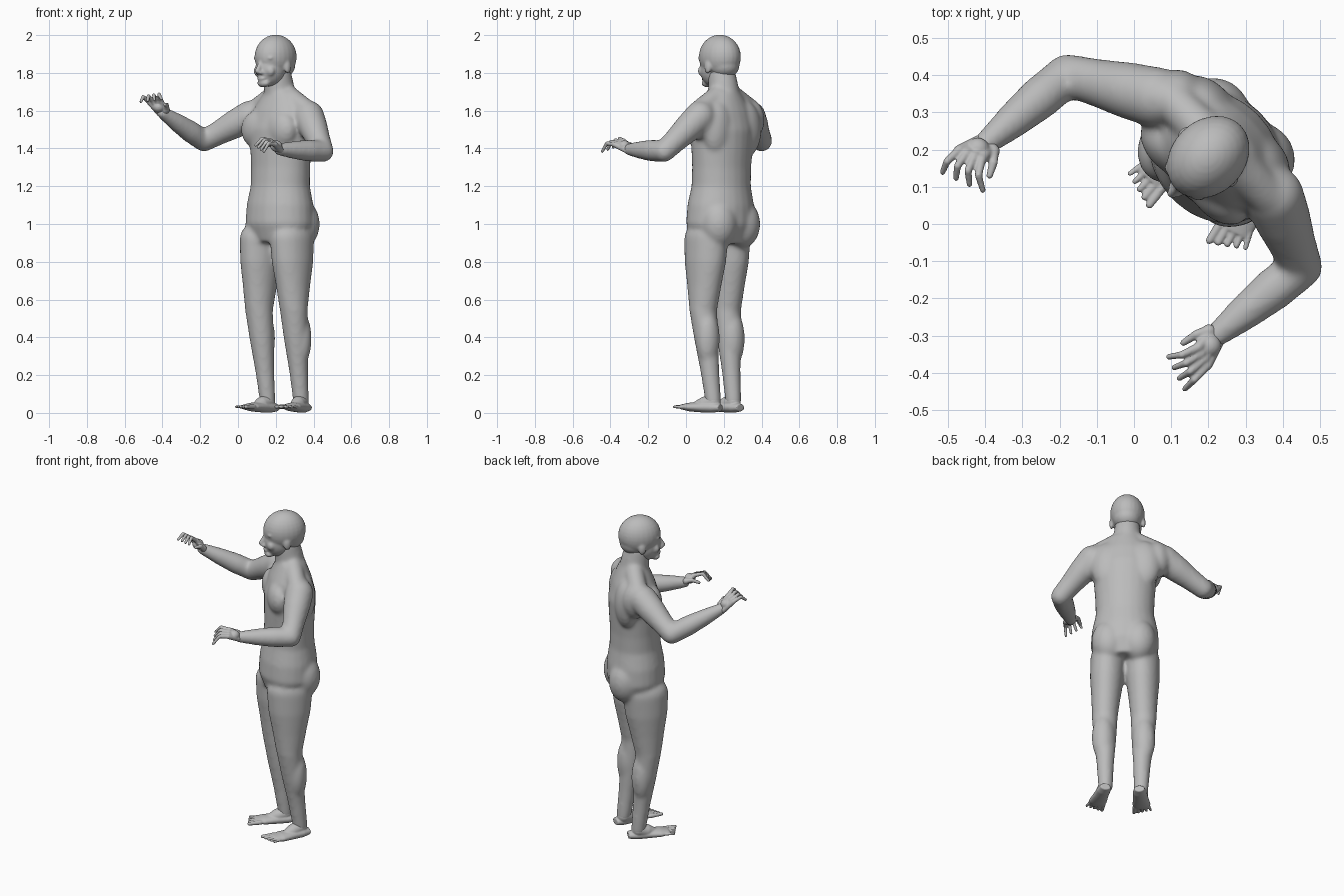
import bpy, bmesh
from math import cos, sin, tau, radians
from mathutils import Vector, Matrix

cube = bpy.data.objects.get("Cube")
if cube:
    bpy.data.objects.remove(cube, do_unlink=True)

WORLD = Matrix.Identity(4)
# The trunk is turned an eighth of a circle; its own front is -y in this frame
TRUNK = Matrix.Translation((.21, .19, 0)) @ Matrix.Rotation(radians(-45), 4, "Z")

grey = bpy.data.materials.new("plain_grey")
grey.use_nodes = True
colour = (.5, .5, .5, 1)
grey.diffuse_color = colour
grey.node_tree.nodes["Principled BSDF"].inputs["Base Color"].default_value = colour

clay = bmesh.new()


def lump(centre, size, frame=TRUNK):
    """Ellipsoid for a muscle, joint or facial feature."""
    place = frame @ Matrix.Translation(centre) @ Matrix.Diagonal((*size, 1))
    bmesh.ops.create_uvsphere(clay, u_segments=24, v_segments=16, radius=1, matrix=place)


def loft(start, end, widths, depths, frame=TRUNK, sides=24):
    """Closed loft along a straight line, with evenly spaced elliptical sections."""
    start, end = Vector(start), Vector(end)
    along = (end - start).normalized()
    side = (Vector((1, 0, 0)) - along * along.x).normalized()
    up = along.cross(side)
    loops = []
    for i, (wide, deep) in enumerate(zip(widths, depths)):
        centre = start.lerp(end, i / (len(widths) - 1))
        angles = [tau * k / sides for k in range(sides)]
        loops.append([clay.verts.new(frame @ (centre + side * wide * cos(a) + up * deep * sin(a)))
                      for a in angles])
    faces = [clay.faces.new(loops[0][::-1]), clay.faces.new(loops[-1])]
    for low, high in zip(loops, loops[1:]):
        for k in range(sides):
            n = (k + 1) % sides
            faces.append(clay.faces.new((low[k], low[n], high[n], high[k])))
    bmesh.ops.recalc_face_normals(clay, faces=faces)


def bone(start, end, radii, frame=TRUNK):
    """Round limb segment with a ball at each end."""
    loft(start, end, radii, radii, frame)
    lump(start, [radii[0]] * 3, frame)
    lump(end, [radii[-1]] * 3, frame)


def skin(name, voxel, passes):
    """Fuse everything modelled so far into one soft-skinned object."""
    mesh = bpy.data.meshes.new(name)
    clay.to_mesh(mesh)
    clay.clear()
    mesh.materials.append(grey)
    part = bpy.data.objects.new(name, mesh)
    bpy.context.collection.objects.link(part)
    fuse = part.modifiers.new("fuse", "REMESH")
    fuse.mode = "VOXEL"
    fuse.voxel_size = voxel
    fuse.use_smooth_shade = True
    soften = part.modifiers.new("soften", "SMOOTH")
    soften.factor = .5
    soften.iterations = passes


def build_torso():
    # Trunk from crotch to collar, one section every tenth of a unit
    loft((.014, 0, .9), (.01, .02, 1.7),
         [.16, .197, .19, .168, .17, .178, .188, .18, .1],
         [.13, .167, .163, .146, .142, .146, .147, .12, .08])
    # Neck leaning forward into the skull
    loft((0, .03, 1.6), (0, -.005, 1.82), [.095, .084, .077, .07], [.095, .084, .08, .07])
    for s in (-1, 1):
        # Trapezius, chest, shoulder, shoulder blade and buttock
        bone((0, .025, 1.71), (s * .18, .025, 1.61), [.055, .055])
        lump((s * .09, -.065, 1.5), (.1, .065, .1))
        lump((s * .175, .035, 1.55), (.075, .08, .11))
        lump((s * .1, .075, 1.5), (.1, .07, .15))
        lump((s * .085 + .014, .075, 1), (.1, .1, .13))


def build_head():
    # Skull, back of the skull, face and chin
    lump((0, -.015, 1.885), (.099, .123, .117))
    lump((0, .015, 1.84), (.08, .085, .07))
    lump((0, -.05, 1.82), (.078, .086, .095))
    lump((0, -.105, 1.745), (.04, .028, .022))
    # Nose and lips
    bone((0, -.127, 1.86), (0, -.151, 1.81), [.01, .012, .015])
    lump((0, -.126, 1.77), (.026, .012, .012))
    for s in (-1, 1):
        # Nostril, brow, eye, cheek and ear
        lump((s * .013, -.138, 1.8), (.011, .014, .01))
        lump((s * .036, -.111, 1.878), (.034, .014, .01))
        lump((s * .036, -.102, 1.85), (.022, .016, .016))
        lump((s * .042, -.1, 1.81), (.03, .024, .03))
        lump((s * .092, -.015, 1.83), (.012, .022, .034))


def leg_joints(s):
    # The two legs differ slightly in stance: the left one is set further back
    hip = Vector((.014 + s * .098, -.02 + s * .015, .92))
    knee = Vector((.02 + s * .11, -.03 + s * .02, .55))
    ankle = Vector((.02 + s * .1, .03 + s * .025, .06))
    return hip, knee, ankle


def build_leg(s):
    hip, knee, ankle = leg_joints(s)
    loft(hip, knee, [.1, .096, .083, .073], [.132, .122, .098, .076])
    lump(hip, (.1, .132, .1))
    bone(knee, ankle, [.074, .064, .05, .042])
    calf = knee.lerp(ankle, .32) + Vector((s * .008, .02, 0))
    lump(calf, (.066, .06, .15))


def build_foot(s):
    # Flat sole from heel to ball, with an instep rising to the ankle
    ankle = leg_joints(s)[-1]
    heel = Vector((.02 + s * .095, .085 + s * .02, .028))
    ball = Vector((.06 + s * .13, -.14 + s * .03, .032))
    loft(heel, ball, [.03, .04, .042, .047, .052, .044], [.02, .028, .028, .026, .023, .013])
    bone(ankle, heel.lerp(ball, .7), [.04, .038, .022])

    # Toes fanned across the ball, longest on the inner side
    ahead = (ball - heel).normalized()
    outward = Vector((-ahead.y * s, ahead.x * s, 0))
    for k in range(5):
        spread = outward * (k - 2)
        root = ball + spread * .02
        thick = .013 - k * .001
        bone(root - ahead * .02, root + ahead * (.048 - k * .006) + spread * .004,
             [thick, thick * .8])


def build_hand(wrist, palm, bend, curl, across):
    """Palm, bend and curl are the steps from wrist to fingertip."""
    wrist, palm, bend, curl, across = map(Vector, (wrist, palm, bend, curl, across))
    lump(wrist + palm * .5, (.032, .032, .03), WORLD)

    # Four fingers that splay further apart towards the tips
    for k in range(4):
        offset = across * (k - 1.5)
        knuckle = wrist + palm + offset
        joint = wrist + palm + bend + offset * 1.4
        tip = joint + curl + offset * .4
        bone(wrist + offset * .5, knuckle, [.018, .014], WORLD)
        bone(knuckle, joint, [.0125, .01], WORLD)
        bone(joint, tip, [.01, .008], WORLD)

    # Thumb
    root = wrist + palm * .2 + across * 1.5
    joint = root + bend * .7 + across * .7
    bone(wrist, root, [.022, .018], WORLD)
    bone(root, joint, [.016, .012], WORLD)
    bone(joint, joint + bend * .5 + curl * .5, [.012, .009], WORLD)


right_wrist, left_wrist = (-.4, .215, 1.59), (.22, -.3, 1.395)
sides = (-1, 1)

# Body: trunk, legs and both arms
build_torso()
for side in sides:
    build_leg(side)
for shoulder, elbow, wrist in (((.06, .34, 1.57), (-.18, .4, 1.44), right_wrist),
                               ((.375, .075, 1.57), (.45, -.115, 1.385), left_wrist)):
    bone(shoulder, elbow, [.082, .076, .064, .057], WORLD)
    bone(elbow, wrist, [.057, .058, .048, .033], WORLD)
skin("body", .01, 14)

build_head()
skin("head", .006, 9)

for side in sides:
    build_foot(side)
skin("feet", .004, 6)

# Right hand is raised and open; the left is folded in front of the chest
build_hand(right_wrist, palm=(-.04, -.03, .06), bend=(-.02, -.035, .03),
           curl=(0, -.035, -.025), across=(.02, -.009, .003))
build_hand(left_wrist, palm=(-.035, -.055, .035), bend=(-.04, -.03, .01),
           curl=(-.03, -.015, -.04), across=(-.008, .016, .006))
skin("hands", .004, 5)
